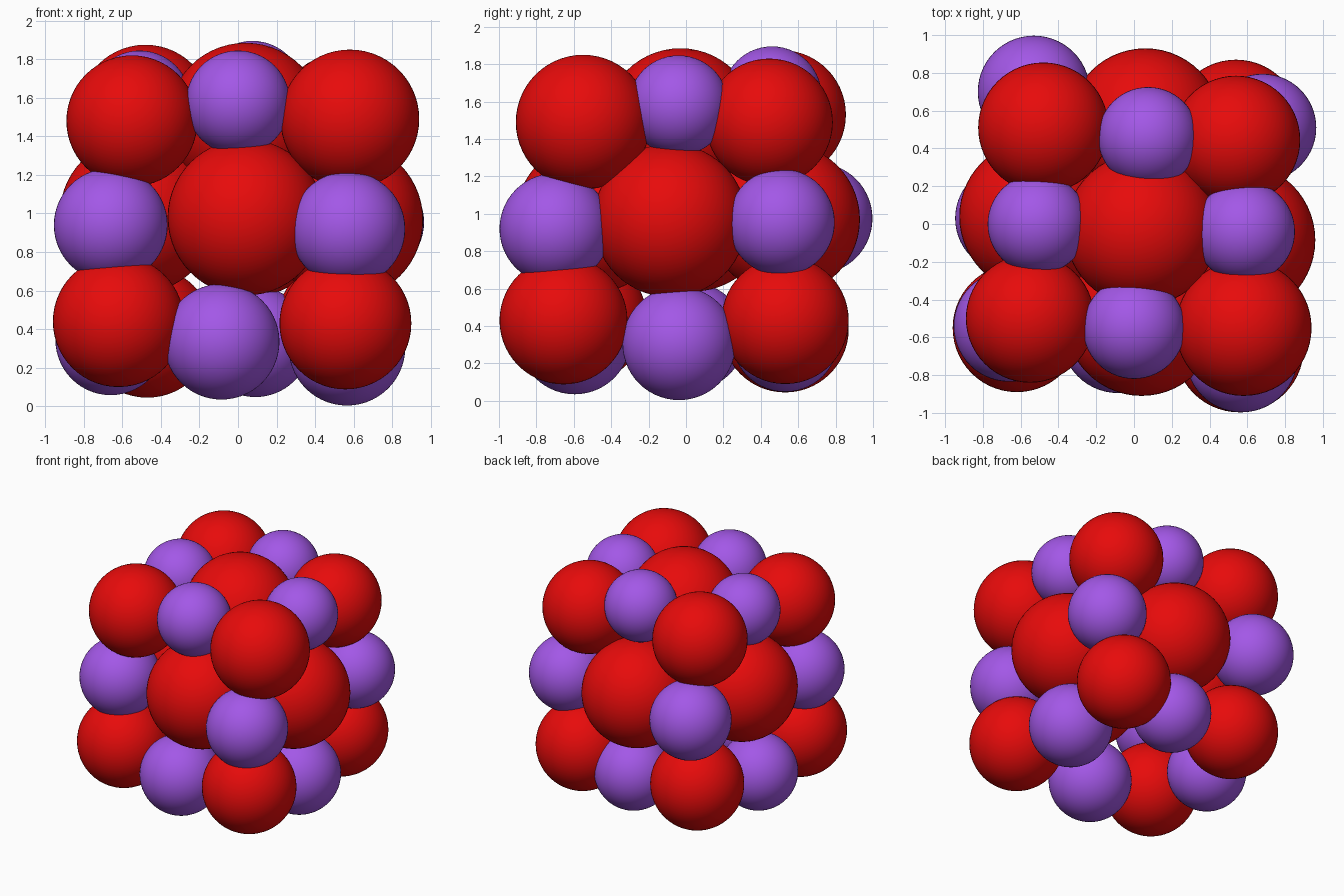
import bpy


def flat_colour(name, rgb):
    mat = bpy.data.materials.new(name)
    mat.diffuse_color = (*rgb, 1.0)
    return mat


def ball(name, x, y, z, r, mat):
    bpy.ops.mesh.primitive_uv_sphere_add(segments=56, ring_count=28, radius=r, location=(x, y, z))
    ob = bpy.context.object
    ob.name = name
    ob.data.materials.append(mat)
    bpy.ops.object.shade_smooth()


red = flat_colour("red", (1.0, 0.004, 0.004))
purple = flat_colour("purple", (0.407, 0.107, 0.888))

# Red balls on the cube corners: x, y, z, radius
corners = {
    "front_left_top": (-0.55, -0.50, 1.48, 0.34),
    "front_right_top": (0.58, -0.55, 1.49, 0.36),
    "back_left_top": (-0.48, 0.51, 1.53, 0.345),
    "back_right_top": (0.54, 0.445, 1.49, 0.34),
    "front_left_bottom": (-0.62, -0.55, 0.44, 0.34),
    "front_right_bottom": (0.557, -0.655, 0.43, 0.342),
    "back_left_bottom": (-0.47, 0.53, 0.385, 0.34),
    "back_right_bottom": (0.54, 0.53, 0.43, 0.34),
}
# Large red balls on the cube faces (the bottom face is open)
faces = {
    "front": (0.04, -0.505, 0.98, 0.405),
    "back": (0.06, 0.525, 0.97, 0.405),
    "left": (-0.52, 0.04, 0.99, 0.405),
    "right": (0.55, -0.085, 0.965, 0.41),
    "top": (0.04, -0.03, 1.48, 0.405),
}
# Purple balls on the cube edges
edges = {
    "front_top": (0.0, -0.55, 1.575, 0.27),
    "right_top": (0.585, -0.04, 1.58, 0.267),
    "back_top": (0.075, 0.46, 1.63, 0.265),
    "left_top": (-0.51, 0.0, 1.58, 0.265),
    "front_left": (-0.66, -0.54, 0.94, 0.295),
    "front_right": (0.57, -0.70, 0.92, 0.297),
    "back_left": (-0.53, 0.70, 0.975, 0.297),
    "back_right": (0.68, 0.51, 0.955, 0.285),
    "front_bottom": (-0.085, -0.595, 0.335, 0.30),
    "right_bottom": (0.565, -0.037, 0.307, 0.303),
    "back_bottom": (0.09, 0.53, 0.335, 0.287),
    "left_bottom": (-0.66, 0.03, 0.345, 0.287),
}

for kind, group, mat in (("corner", corners, red), ("face", faces, red), ("edge", edges, purple)):
    for place, data in group.items():
        ball(f"{kind}_ball_{place}", *data, mat)

# Hidden core ball
ball("core_ball", 0.02, 0.0, 0.97, 0.29, purple)
